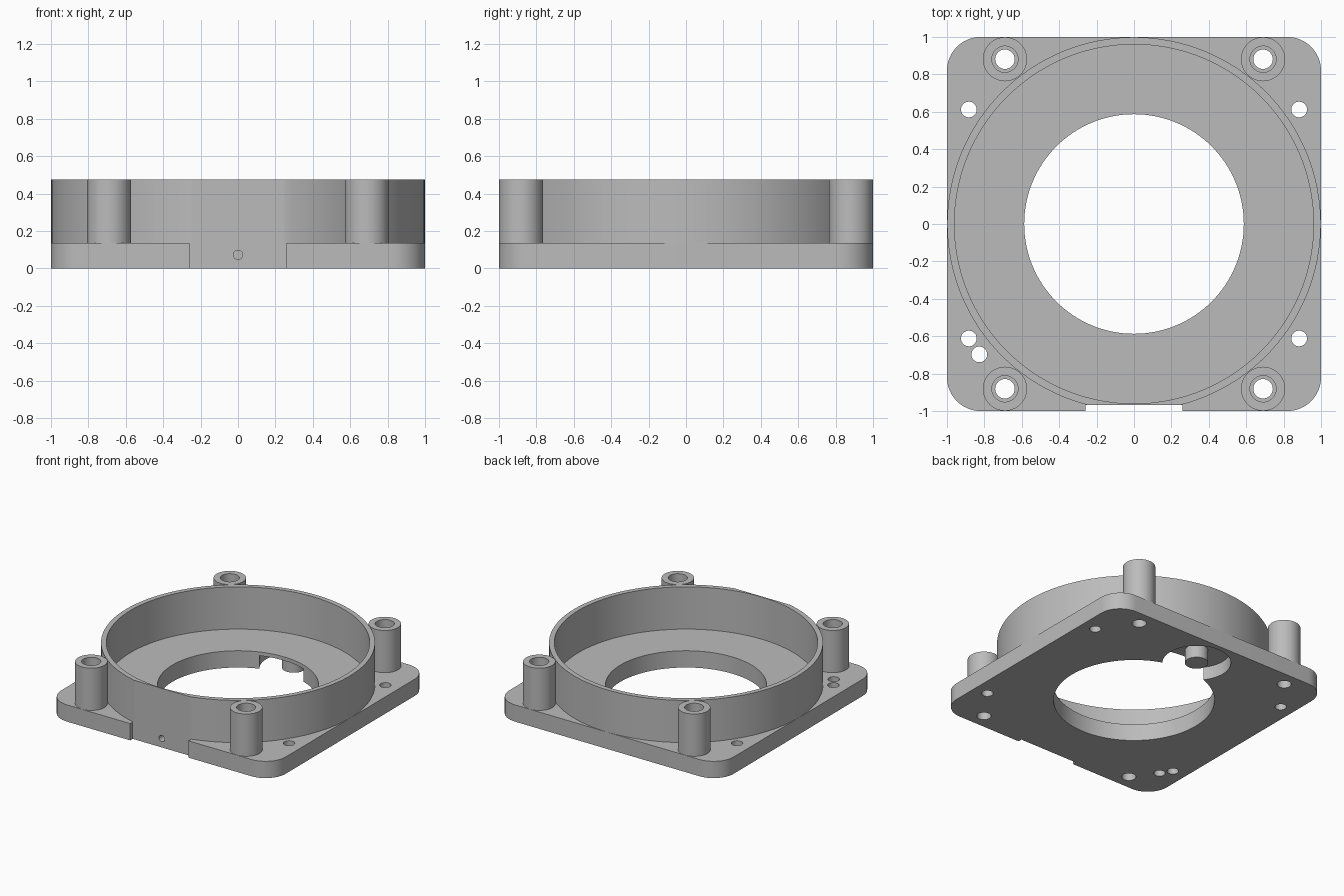
import bpy, bmesh, math
from mathutils import Matrix, Vector

cube = bpy.data.objects.get("Cube")
if cube:
    bpy.data.objects.remove(cube, do_unlink=True)

grey = bpy.data.materials.new("plain_grey")
grey.use_nodes = True
COLOUR = (0.5, 0.5, 0.5, 1)
grey.diffuse_color = COLOUR
grey.node_tree.nodes["Principled BSDF"].inputs["Base Color"].default_value = COLOUR

PLATE_TOP, TOP, FLAT_Y = 0.135, 0.475, -0.968


def make(name, bm):
    bmesh.ops.recalc_face_normals(bm, faces=bm.faces)
    mesh = bpy.data.meshes.new(name)
    bm.to_mesh(mesh)
    bm.free()
    mesh.materials.append(grey)
    obj = bpy.data.objects.new(name, mesh)
    bpy.context.collection.objects.link(obj)
    return obj


def box(name, size, centre):
    bm = bmesh.new()
    bmesh.ops.create_cube(bm, size=1, matrix=Matrix.Translation(centre) @ Matrix.Diagonal((*size, 1)))
    return make(name, bm)


def cylinder(name, radius, depth, centre, turn=0, sides=48):
    bm = bmesh.new()
    matrix = Matrix.Translation(centre) @ Matrix.Rotation(turn, 4, "X")
    bmesh.ops.create_cone(bm, cap_ends=True, segments=sides, radius1=radius,
                          radius2=radius, depth=depth, matrix=matrix)
    return make(name, bm)


def lathe(name, profile, x=0, y=0, sides=64):
    """Revolve a closed (radius, height) outline about a vertical axis."""
    bm = bmesh.new()
    loops = []
    for i in range(sides):
        a = math.tau * i / sides
        loops.append([bm.verts.new((x + r * math.cos(a), y + r * math.sin(a), z)) for r, z in profile])
    n = len(profile)
    for i in range(sides):
        p, q = loops[i], loops[(i + 1) % sides]
        for j in range(n):
            k = (j + 1) % n
            bm.faces.new((p[j], q[j], q[k], p[k]))
    return make(name, bm)


def cut(obj, cutters):
    for cutter in cutters:
        mod = obj.modifiers.new("cut", "BOOLEAN")
        mod.operation, mod.solver, mod.object = "DIFFERENCE", "EXACT", cutter
    bpy.context.view_layer.update()
    graph = bpy.context.evaluated_depsgraph_get()
    mesh = bpy.data.meshes.new_from_object(obj.evaluated_get(graph))
    obj.modifiers.clear()
    obj.data = mesh
    for cutter in cutters:
        bpy.data.objects.remove(cutter, do_unlink=True)


def smooth(obj):
    bpy.ops.object.select_all(action="DESELECT")
    obj.select_set(True)
    bpy.context.view_layer.objects.active = obj
    bpy.ops.object.shade_smooth_by_angle(angle=math.radians(30))


# Square base plate with rounded corners
bm = bmesh.new()
bmesh.ops.create_cube(bm, size=1, matrix=Matrix.Translation((0, 0, PLATE_TOP / 2))
                      @ Matrix.Diagonal((2, 2, PLATE_TOP, 1)))
upright = [e for e in bm.edges if abs(e.verts[0].co.z - e.verts[1].co.z) > 0.01]
bmesh.ops.bevel(bm, geom=upright, offset=0.18, segments=12, profile=0.5, affect="EDGES")
plate = make("base_plate", bm)

# Central opening, front notch, blind front hole and underside recess around a stub
cutters = [
    cylinder("opening_cutter", 0.587, 1, (0, 0, 0), sides=128),
    box("notch_cutter", (0.52, 0.2, 1), (0, FLAT_Y - 0.1, 0)),
    cylinder("front_hole_cutter", 0.025, 0.4, (0, -1, 0.072), math.pi / 2, 24),
    lathe("recess_cutter", [(0.085, -0.1), (0.25, -0.1), (0.25, 0.105), (0.085, 0.105)], 0, 0.71),
]

# Small plate holes and screw holes below the posts
corners = [(sx, sy) for sx in (-1, 1) for sy in (-1, 1)]
holes = [(0.883 * sx, 0.612 * sy, 0.042) for sx, sy in corners]
holes += [(0.69 * sx, 0.881 * sy, 0.052) for sx, sy in corners]
holes.append((-0.827, -0.697, 0.042))
cutters += [cylinder("hole_cutter", r, 1, (x, y, 0)) for x, y, r in holes]
cut(plate, cutters)
smooth(plate)

# Thin round wall, flattened at the front
wall = lathe("round_wall", [(0.96, PLATE_TOP), (0.999, PLATE_TOP), (0.999, TOP), (0.96, TOP)], sides=128)
cut(wall, [box("flat_cutter", (0.8, 0.2, 2), (0, FLAT_Y - 0.1, 0))])
smooth(wall)

# Counterbored corner posts
post_outline = [(0.052, PLATE_TOP), (0.118, PLATE_TOP), (0.118, TOP), (0.07, TOP), (0.07, 0.2), (0.052, 0.2)]
for sx, sy in corners:
    name = ("front" if sy < 0 else "back") + ("_left" if sx > 0 else "_right") + "_post"
    smooth(lathe(name, post_outline, 0.69 * sx, 0.881 * sy, 48))
